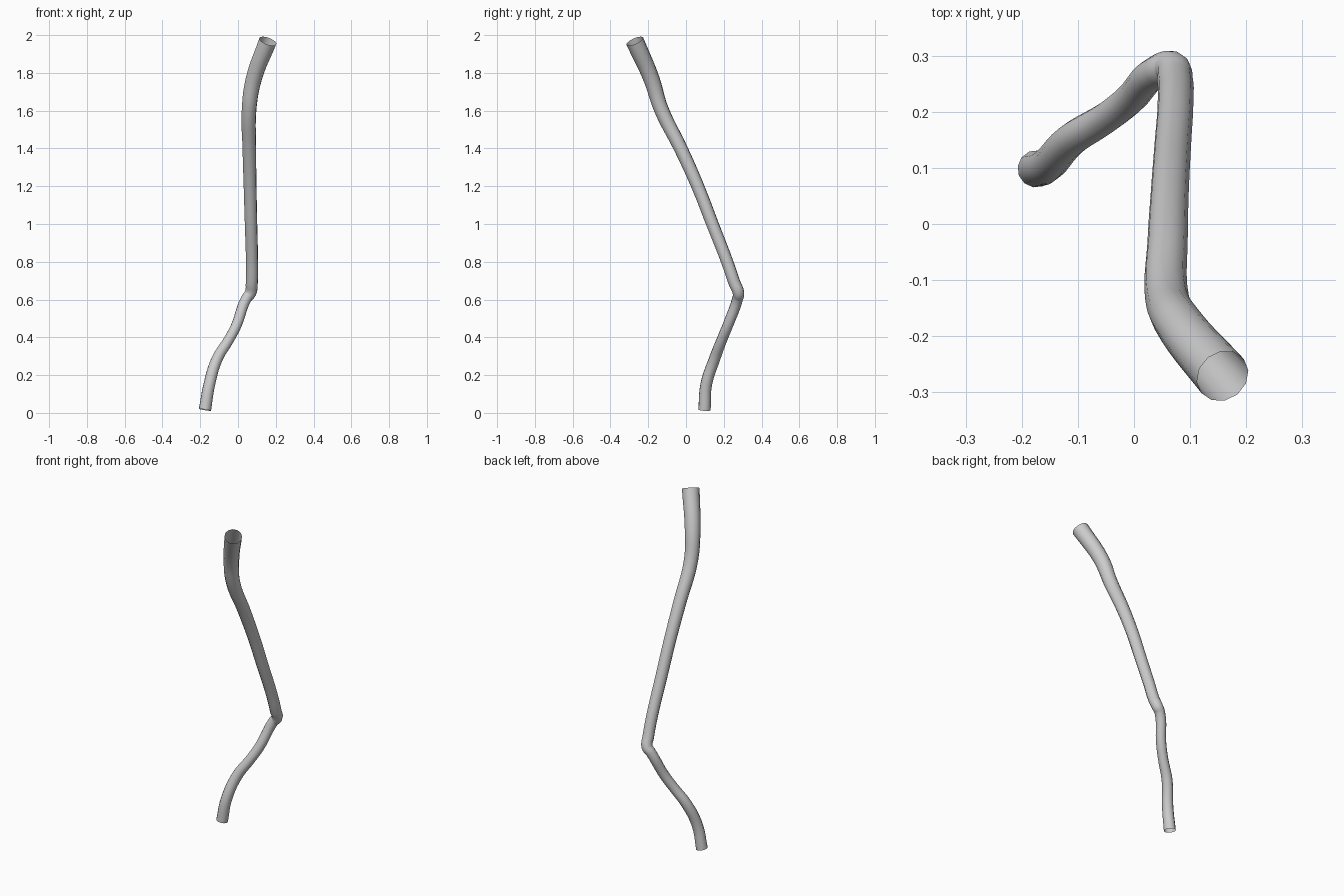
import bpy

if "Cube" in bpy.data.objects:
    bpy.data.objects.remove(bpy.data.objects["Cube"])

# Centre line of the bent pipe: x, y, z, radius
path = [
    (-0.175, 0.098, 0.016, 0.033),
    (-0.152, 0.107, 0.150, 0.031),
    (-0.111, 0.151, 0.285, 0.030),
    (-0.050, 0.189, 0.385, 0.028),
    (-0.010, 0.220, 0.460, 0.028),
    (0.045, 0.274, 0.607, 0.029),
    (0.066, 0.278, 0.634, 0.031),
    (0.073, 0.256, 0.690, 0.032),
    (0.074, 0.218, 0.800, 0.032),
    (0.069, 0.140, 1.000, 0.033),
    (0.064, 0.062, 1.200, 0.034),
    (0.060, -0.026, 1.396, 0.036),
    (0.059, -0.132, 1.610, 0.039),
    (0.083, -0.182, 1.766, 0.043),
    (0.158, -0.271, 1.968, 0.0485),
]

# Twelve-sided open tube swept along the path
curve = bpy.data.curves.new("bent_pipe", 'CURVE')
curve.dimensions = '3D'
curve.twist_mode = 'MINIMUM'
curve.bevel_depth = 1.0
curve.bevel_resolution = 4
curve.resolution_u = 5
curve.use_fill_caps = False
spline = curve.splines.new('BEZIER')
spline.bezier_points.add(len(path) - 1)
spline.use_smooth = True
for point, (x, y, z, r) in zip(spline.bezier_points, path):
    point.co = (x, y, z)
    point.radius = r
    point.handle_left_type = point.handle_right_type = 'AUTO'

pipe = bpy.data.objects.new("bent_pipe", curve)
bpy.context.collection.objects.link(pipe)

# Mesh with smooth shading
bpy.context.view_layer.objects.active = pipe
pipe.select_set(True)
bpy.ops.object.convert(target='MESH')
bpy.ops.object.shade_smooth()
